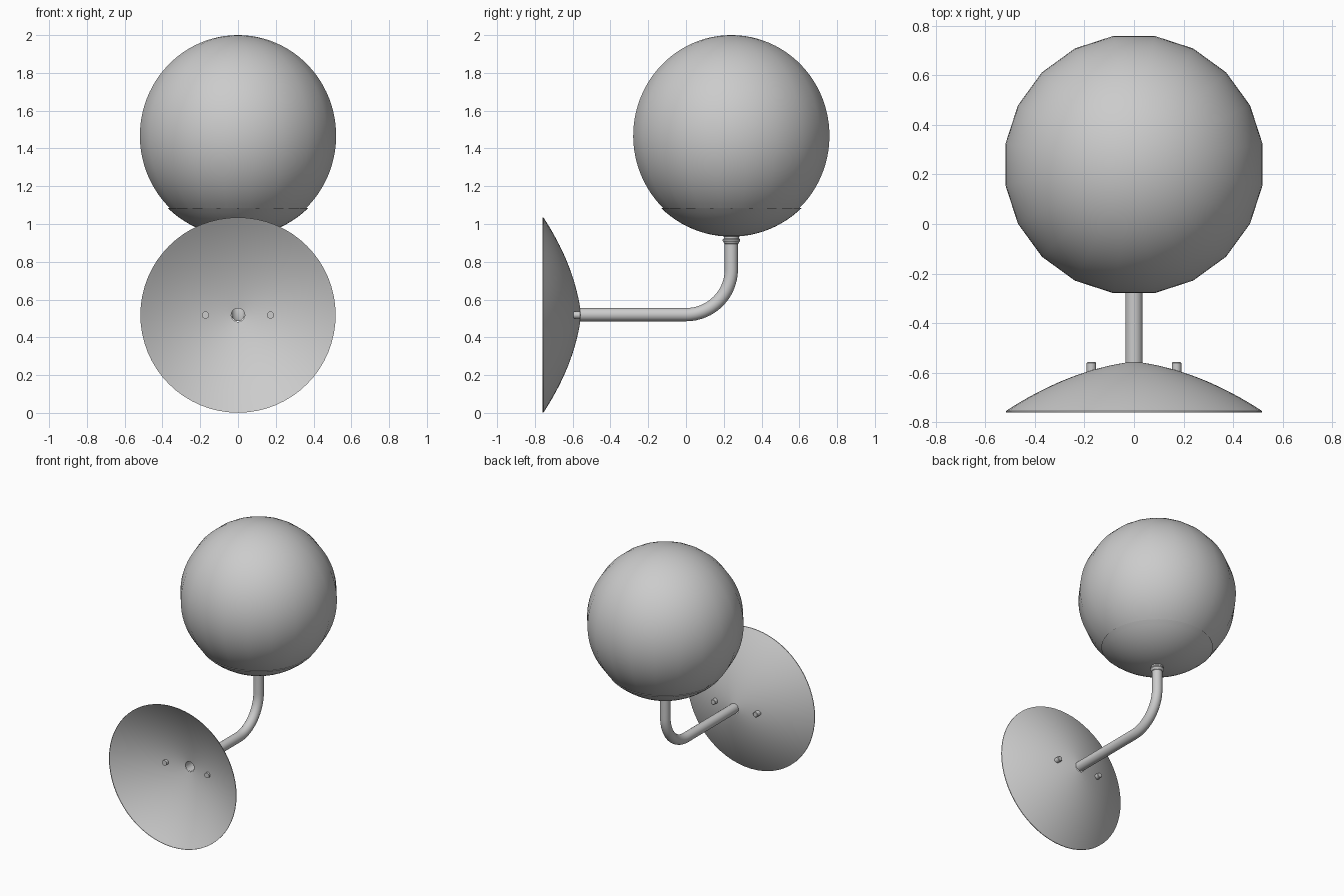
import bpy, bmesh, math
from mathutils import Vector

if "Cube" in bpy.data.objects:
    bpy.data.objects.remove(bpy.data.objects["Cube"])

PLATE_Z = 0.518   # height of the wall plate and arm axis
GLOBE_Y = 0.24    # depth of the globe axis
GLOBE_Z = 1.4675


def skin(name, rings, angle=35):
    """Join closed rings of points into a smooth surface; a one-point ring is a pole."""
    bm = bmesh.new()
    loops = [[bm.verts.new(p) for p in r] for r in rings]
    for a, b in zip(loops, loops[1:]):
        n = max(len(a), len(b))
        for i in range(n):
            j = (i + 1) % n
            quad = [a[i % len(a)], a[j % len(a)], b[j % len(b)], b[i % len(b)]]
            bm.faces.new(list(dict.fromkeys(quad)))
    bmesh.ops.recalc_face_normals(bm, faces=bm.faces)
    mesh = bpy.data.meshes.new(name)
    bm.to_mesh(mesh)
    bm.free()
    obj = bpy.data.objects.new(name, mesh)
    bpy.context.collection.objects.link(obj)
    bpy.ops.object.select_all(action='DESELECT')
    obj.select_set(True)
    bpy.context.view_layer.objects.active = obj
    bpy.ops.object.shade_smooth_by_angle(angle=math.radians(angle))
    return obj


def ring(center, radius, u, v, sides, offset=0.0):
    if radius < 1e-6:
        return [Vector(center)]
    return [Vector(center) + radius * (math.cos(t) * Vector(u) + math.sin(t) * Vector(v))
            for t in (2 * math.pi * (i + offset) / sides for i in range(sides))]


def lathe_z(name, profile, sides, offset=0.0):
    return skin(name, [ring((0, GLOBE_Y, z), r, (1, 0, 0), (0, 1, 0), sides, offset)
                       for r, z in profile])


def lathe_y(name, profile, sides, x=0.0):
    return skin(name, [ring((x, y, PLATE_Z), r, (1, 0, 0), (0, 0, 1), sides)
                       for r, y in profile])


def globe_arc(rx, rz, start, end, steps):
    """Profile along the globe, angles measured from the top pole."""
    return [(rx * math.sin(t), GLOBE_Z + rz * math.cos(t))
            for t in (math.radians(start + (end - start) * i / steps) for i in range(steps + 1))]


# Globe shade, twenty sided
lathe_z("globe_shade", globe_arc(0.526, 0.5325, 0, 136.5, 36), 20, 0.5)

# Shallow cup carrying the globe, with a slim lip
cup = globe_arc(0.533, 0.5345, 180, 135.7, 12)
lathe_z("globe_cup", cup + [(cup[-1][0] - 0.008, cup[-1][1])], 48)

# Collar between arm and cup
lathe_z("arm_collar", [(0.034, 0.893), (0.039, 0.897), (0.040, 0.903), (0.047, 0.911),
                       (0.047, 0.917), (0.040, 0.924), (0.040, 0.934)], 32)

# Bent arm: straight out from the wall, quarter bend, straight up
bend = 0.24
stations = [(-0.56, PLATE_Z + 0.002, 0.0)]
for i in range(17):
    t = math.pi / 2 * i / 16
    stations.append((GLOBE_Y - bend + bend * math.sin(t),
                     PLATE_Z + 0.002 + bend * (1 - math.cos(t)), t))
stations.append((GLOBE_Y, 0.935, math.pi / 2))
skin("bent_arm", [ring((0, y, z), 0.035, (1, 0, 0), (0, -math.sin(t), math.cos(t)), 24)
                  for y, z, t in stations])

# Domed wall plate, open at the wall and around the arm
plate = [(0.517, -0.76), (0.517, -0.755)]
for i in range(1, 17):
    s = i / 16
    plate.append((0.517 - 0.481 * s, -0.755 + 0.195 * s + 0.03 * 4 * s * (1 - s)))
lathe_y("wall_plate", plate, 64)

# Pair of fixing screws
for side, x in (("left", -0.172), ("right", 0.172)):
    lathe_y("fixing_screw_" + side,
            [(0, -0.609), (0.019, -0.609), (0.019, -0.561), (0.016, -0.558), (0, -0.557)], 20, x)
